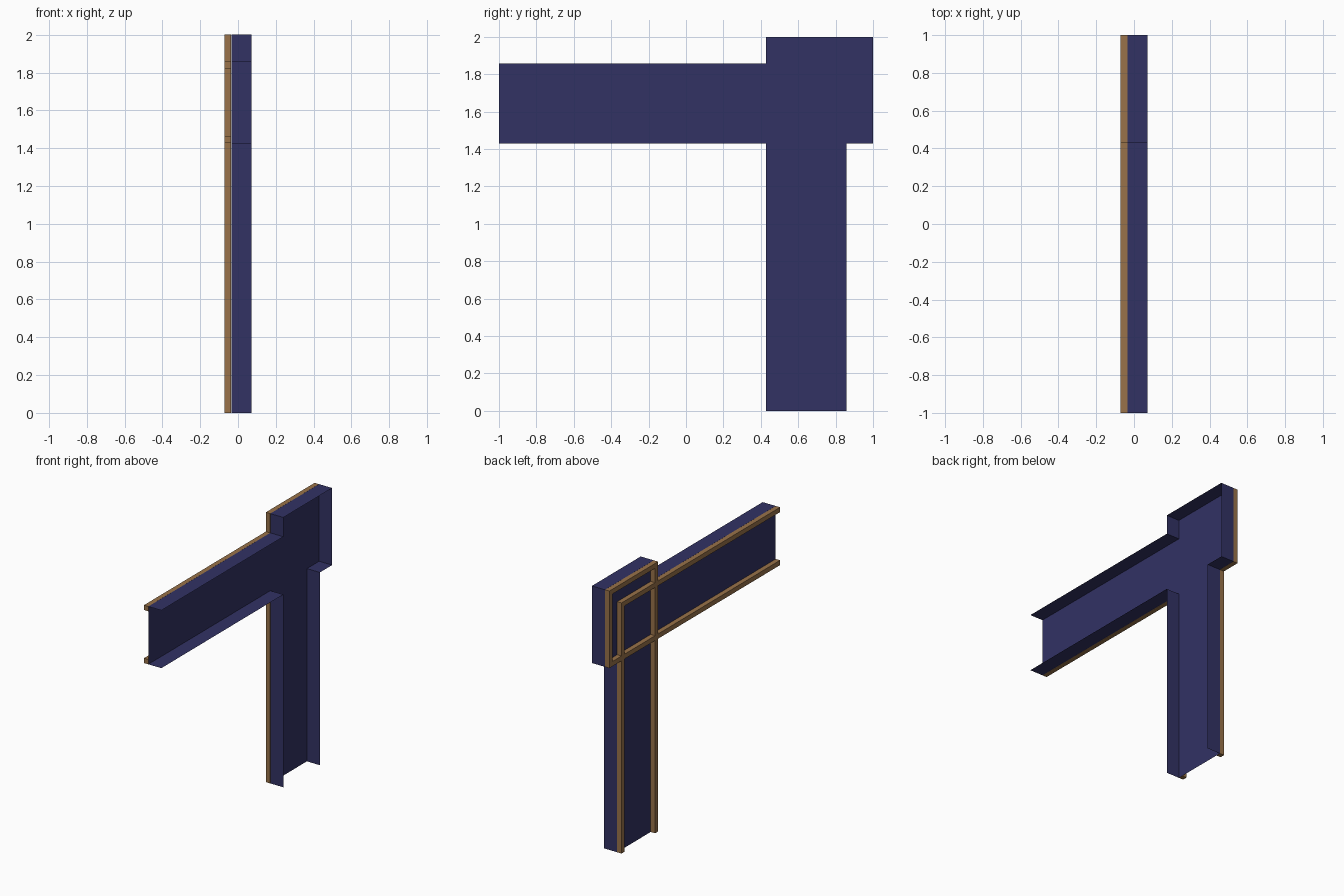
import bpy, bmesh

if "Cube" in bpy.data.objects:
    bpy.data.objects.remove(bpy.data.objects["Cube"])

U = 1 / 7          # layout module
BAT = U / 4        # batten thickness
X_BACK, X_FRONT = -U / 2, U / 2
X_WEB = X_BACK + BAT + 0.0005


def material(name, rgb):
    m = bpy.data.materials.new(name)
    m.diffuse_color = (*rgb, 1)
    m.use_nodes = True
    m.node_tree.nodes["Principled BSDF"].inputs["Base Color"].default_value = m.diffuse_color
    return m


navy = material("navy_sheet", (0.032, 0.032, 0.127))
wood = material("wood", (0.32, 0.17, 0.067))


def finish(name, bm, mat):
    mesh = bpy.data.meshes.new(name)
    bm.to_mesh(mesh)
    bm.free()
    mesh.materials.append(mat)
    ob = bpy.data.objects.new(name, mesh)
    bpy.context.collection.objects.link(ob)
    return ob


# Outline in (y, z) modules, counter-clockwise seen from +x
outline = [(3, 0), (6, 0), (6, 10), (7, 10), (7, 14), (3, 14),
           (3, 13), (-7, 13), (-7, 10), (3, 10)]
open_ends = {0, 7}   # sides left without a flange

# Flat web sheet
bm = bmesh.new()
bm.faces.new([bm.verts.new((X_WEB, y * U, z * U)) for y, z in outline])
finish("web_panel", bm, navy)

# Flange sheet standing on the web edges
bm = bmesh.new()
back = [bm.verts.new((X_WEB, y * U, z * U)) for y, z in outline]
front = [bm.verts.new((X_FRONT, y * U, z * U)) for y, z in outline]
n = len(outline)
for i in range(n):
    if i not in open_ends:
        j = (i + 1) % n
        bm.faces.new((back[i], back[j], front[j], front[i]))
finish("edge_flange", bm, navy)


def batten(name, y0, y1, z0, z1):
    bm = bmesh.new()
    bmesh.ops.create_cube(bm, size=1)
    for v in bm.verts:
        v.co = (X_BACK + (v.co.x + 0.5) * BAT,
                y0 + (v.co.y + 0.5) * (y1 - y0),
                z0 + (v.co.z + 0.5) * (z1 - z0))
    finish(name, bm, wood)


# Upright battens: inner edge, middle edge, outer corner edge
batten("upright_batten_inner", 3 * U, 3 * U + BAT, 0, 14 * U)
batten("upright_batten_middle", 6 * U - BAT, 6 * U, 0, 13 * U)
batten("upright_batten_outer", 7 * U - BAT, 7 * U, 10 * U, 14 * U)

# Level battens: lower edge, middle edge, top edge
batten("level_batten_lower", -7 * U, 7 * U, 10 * U, 10 * U + BAT)
batten("level_batten_middle", -7 * U, 6 * U, 13 * U - BAT, 13 * U)
batten("level_batten_top", 3 * U, 7 * U, 14 * U - BAT, 14 * U)
